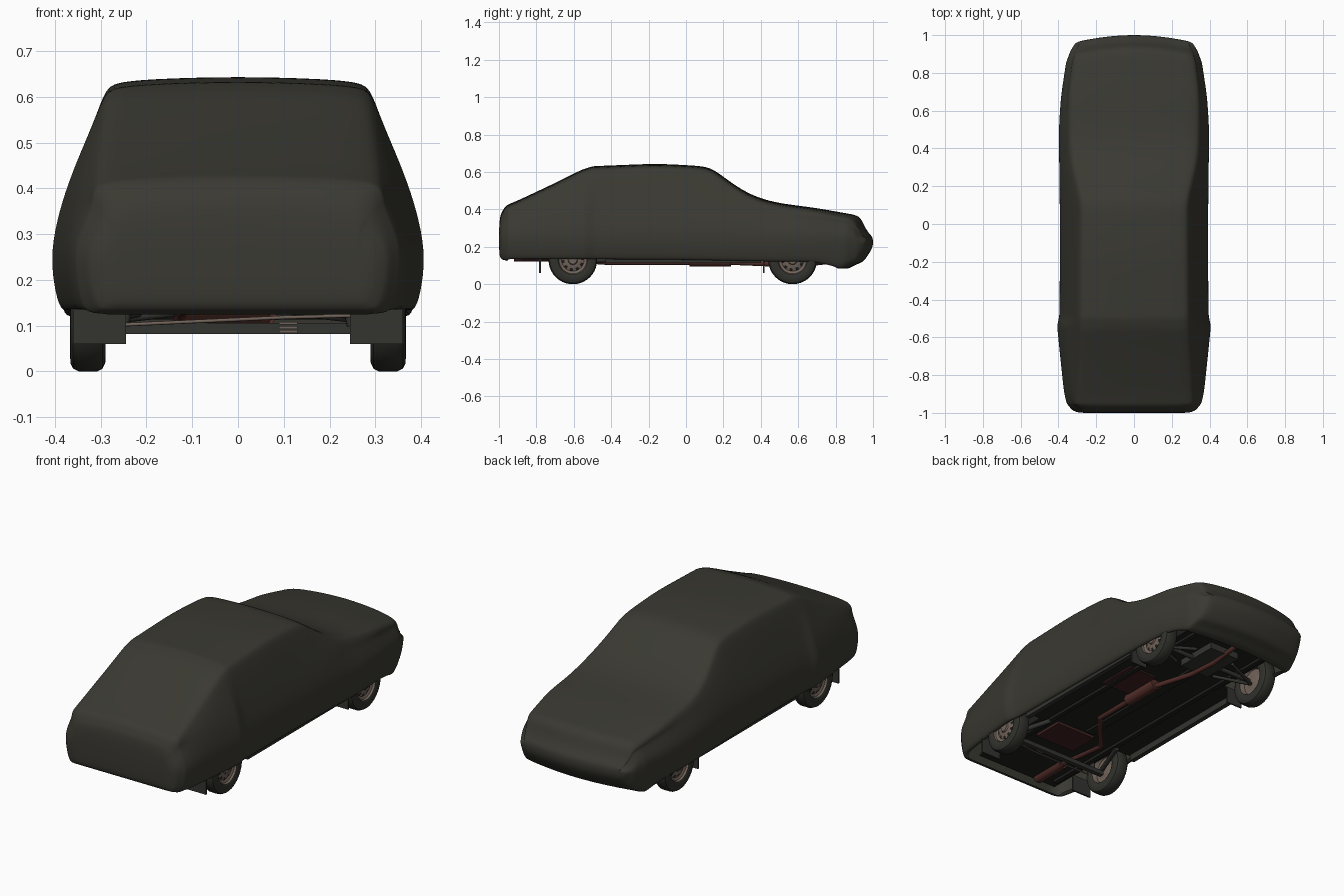
import bpy, bmesh, math
from mathutils import Vector

if "Cube" in bpy.data.objects:
    bpy.data.objects.remove(bpy.data.objects["Cube"])


def material(name, rgb):
    m = bpy.data.materials.new(name)
    m.diffuse_color = (*rgb, 1)
    m.use_nodes = True
    m.node_tree.nodes["Principled BSDF"].inputs["Base Color"].default_value = m.diffuse_color
    return m


OLIVE = material("cover olive", (0.042, 0.041, 0.032))
RUBBER = material("tyre rubber", (0.030, 0.030, 0.025))
FLOOR = material("underbody black", (0.014, 0.015, 0.013))
METAL = material("dark metal", (0.034, 0.036, 0.030))
RUST = material("primer red", (0.085, 0.027, 0.022))
OXIDE = material("dark oxide red", (0.050, 0.017, 0.015))
RIM = material("rim tan", (0.165, 0.125, 0.10))


def finish(name, bm, mats, angle=35):
    bmesh.ops.recalc_face_normals(bm, faces=bm.faces)
    me = bpy.data.meshes.new(name)
    bm.to_mesh(me)
    bm.free()
    ob = bpy.data.objects.new(name, me)
    bpy.context.collection.objects.link(ob)
    for m in mats:
        me.materials.append(m)
    bpy.ops.object.select_all(action='DESELECT')
    ob.select_set(True)
    bpy.context.view_layer.objects.active = ob
    bpy.ops.object.shade_smooth_by_angle(angle=math.radians(angle))
    return ob


def box(name, lo, hi, mat):
    bm = bmesh.new()
    bmesh.ops.create_cube(bm, size=1)
    for v in bm.verts:
        v.co = [l + (c + 0.5) * (h - l) for c, l, h in zip(v.co, lo, hi)]
    return finish(name, bm, [mat])


def pipe(name, pts, r, mat):
    cu = bpy.data.curves.new(name, 'CURVE')
    cu.dimensions = '3D'
    cu.bevel_depth = r
    cu.bevel_resolution = 2
    cu.use_fill_caps = True
    sp = cu.splines.new('POLY')
    sp.points.add(len(pts) - 1)
    for p, co in zip(sp.points, pts):
        p.co = (*co, 1)
    cu.materials.append(mat)
    ob = bpy.data.objects.new(name, cu)
    bpy.context.collection.objects.link(ob)
    return ob


def lerp(keys, y):
    for (a, p), (b, q) in zip(keys, keys[1:]):
        if y <= b:
            return p + (q - p) * max(0, (y - a) / (b - a))
    return keys[-1][1]


# --- fabric cover: lengthwise curves for top, hem, width and roof corner
TOP = [(-1, .33), (-.99, .375), (-.97, .413), (-.95, .428), (-.9, .448), (-.7, .542),
       (-.56, .612), (-.5, .632), (-.15, .646), (.08, .633), (.14, .62), (.2, .575),
       (.3, .503), (.4, .458), (.5, .434), (.7, .408), (.9, .373), (.925, .364),
       (.945, .342), (.962, .3), (.985, .268), (1.003, .25)]
HEM = [(-1, .155), (-.985, .133), (-.955, .124), (-.7, .125), (0, .12), (.5, .11), (.74, .108),
       (.82, .085), (.87, .082), (.9, .1), (.945, .118), (.962, .135), (.985, .17), (1.003, .205)]
WIDTH = [(-1, .297), (-.985, .332), (-.95, .36), (-.9, .374), (-.7, .395), (-.54, .411),
         (-.48, .398), (0, .396), (.5, .402), (.7, .390), (.9, .364), (.962, .342), (1.003, .312)]
CORNER = [(-1, .262), (-.95, .315), (-.55, .295), (.1, .288), (.17, .295), (.28, .327),
          (.4, .344), (.7, .346), (.9, .325), (1.003, .29)]
STATIONS = sorted({y for y, _ in TOP} | {-.54, -.48, -.8, -.62, -.3, 0, .6, .8, .84, .87, -.985, -.955})


def closed(y):
    return y > .83 or y < -.953


def section(y):
    t, b, w, c = (lerp(k, y) for k in (TOP, HEM, WIDTH, CORNER))
    zm = min(.25, b + .6 * (t - b))
    zs = zm + min(.16, .6 * (t - zm))
    d = min(.03, .25 * (t - zm))
    half = [(w - .05, b + (0 if closed(y) else .02)), (w - .026, b + .002),
            (w - .011, b + .35 * (zm - b)), (w, zm),
            (w - .014, zm + .5 * (zs - zm)), (w - .038, zs),
            ((w - .038 + c) / 2 + .002, (zs + t - d) / 2), (c, t - d),
            (c - .02, t - .35 * d), (c * .5, t - .1 * d), (0, t)]
    ring = [(-x, z) for x, z in half] + [(x, z) for x, z in half[-2::-1]]
    under = [(k * (w - .05), b) for k in (-.85, -.45, 0, .45, .85)]
    bend = .42 * max(0, min(1, (y - .6) / .35))
    return [[Vector((x, y - bend * x * x, z)) for x, z in pts] for pts in (ring, under)]


bm = bmesh.new()
rings, unders = [], []
for y in STATIONS:
    ring, under = section(y)
    rings.append([bm.verts.new(p) for p in ring])
    unders.append([bm.verts.new(p) for p in under] if closed(y) else None)


def strip(a, b):
    for i in range(len(a) - 1):
        bm.faces.new((a[i], a[i + 1], b[i + 1], b[i]))


for k in range(len(rings) - 1):
    strip(rings[k], rings[k + 1])
    if unders[k] and unders[k + 1]:  # cloth wrapped under nose and tail
        strip(*([r[0]] + u + [r[-1]] for r, u in zip(rings[k:k + 2], unders[k:k + 2])))
for ring, u in ((rings[0], unders[0]), (rings[-1], unders[-1])):
    strip(ring[8:13], u)
    bm.faces.new(ring[:9] + [u[0]])
    bm.faces.new(ring[12:] + [u[-1]])
cover = finish("car_cover", bm, [OLIVE], 180)
sub = cover.modifiers.new("smooth cloth", 'SUBSURF')
sub.levels = sub.render_levels = 2

# --- wheels: turned tyre and rim with slots
TYRE = [(.078, .034), (.088, .039), (.112, .038), (.124, .032), (.130, .020),
        (.130, -.020), (.124, -.032), (.112, -.038), (.088, -.039), (.078, -.034)]
DISC = [(.078, .034), (.074, .024), (.060, .018), (.045, .024), (.026, .026), (.022, .034), (0, .035)]


def lathe(bm, prof, mi, n=40):
    loops = [[bm.verts.new((x, r * math.cos(2 * math.pi * i / n), r * math.sin(2 * math.pi * i / n)))
              for i in range(n)] for r, x in prof]
    for a, b in zip(loops, loops[1:]):
        for i in range(n):
            bm.faces.new((a[i], a[(i + 1) % n], b[(i + 1) % n], b[i])).material_index = mi


for end, yc in (("rear", -.605), ("front", .57)):
    for side, s in (("left", -1), ("right", 1)):
        bm = bmesh.new()
        lathe(bm, TYRE, 0)
        lathe(bm, DISC, 1)
        lathe(bm, [(.078, -.034), (.07, -.01), (.03, -.01), (0, -.02)], 1)
        bmesh.ops.remove_doubles(bm, verts=bm.verts, dist=1e-5)
        # dark slots around the rim disc
        for f in bm.faces:
            c = f.calc_center_median()
            ang = math.atan2(c.z, c.y) / (2 * math.pi) * 40 % 4
            if f.material_index == 1 and c.x > 0 and .05 < math.hypot(c.y, c.z) < .06 and ang < 2:
                f.material_index = 2
        for v in bm.verts:
            v.co = (s * (.328 + v.co.x), yc + v.co.y, .13 + v.co.z)
        finish(f"{end}_{side}_wheel", bm, [RUBBER, RIM, FLOOR])

# --- underbody: floor panels, sills, rails
box("floor_centre", (-.25, -.93, .147), (.25, .88, .157), FLOOR)
for side, s in (("left", -1), ("right", 1)):
    def sbox(name, x0, x1, y0, y1, z0, z1, mat):
        xs = sorted((s * x0, s * x1))
        box(f"{side}_{name}", (xs[0], y0, z0), (xs[1], y1, z1), mat)

    sbox("floor_side", .25, .355, -.44, .41, .147, .157, FLOOR)
    sbox("sill", .335, .36, -.43, .40, .113, .15, METAL)
    sbox("chassis_rail", .20, .225, -.88, .82, .132, .15, FLOOR)
    sbox("rear_wheel_arch", .245, .255, -.76, -.44, .15, .25, FLOOR)
    sbox("front_wheel_arch", .245, .255, .41, .73, .15, .25, FLOOR)
    sbox("rear_mudflap", .245, .36, -.785, -.775, .06, .15, METAL)
    sbox("front_mudflap", .27, .365, .412, .42, .06, .15, METAL)
    # trailing arms and front wishbones
    pipe(f"{side}_trailing_arm", [(s * .29, -.6, .12), (s * .22, -.4, .13)], .013, METAL)
    for y in (.48, .64):
        pipe(f"{side}_wishbone", [(s * .30, .57, .11), (s * .12, y, .13)], .009, METAL)
    pipe(f"{side}_damper", [(s * .25, -.62, .1), (s * .23, -.62, .2)], .012, METAL)

box("transmission_tunnel", (-.05, -.38, .135), (.0, .45, .15), FLOOR)
box("rear_axle_beam", (-.29, -.615, .082), (.29, -.59, .106), METAL)
pipe("front_axle", [(-.29, .57, .125), (.29, .57, .125)], .012, METAL)
box("engine_sump", (-.09, .48, .112), (.09, .72, .15), METAL)
box("fuel_tank", (-.07, -.57, .132), (.17, -.4, .15), OXIDE)
box("floor_plate_patch", (.08, .05, .139), (.25, .27, .148), OXIDE)
for i in range(3):
    box(f"spring_coil_{i}", (.09, -.625, .084 + i * .009), (.13, -.612, .09 + i * .009), RIM)
pipe("brake_line", [(-.25, -.66, .102), (.1, -.68, .118), (.26, -.66, .122)], .004, RIM)

# --- exhaust system
pipe("exhaust_pipe", [(-.13, -.8, .145), (-.12, -.68, .135), (-.13, -.42, .116), (.06, -.2, .116),
                      (.06, .2, .118), (.0, .45, .108), (-.01, .62, .105), (-.01, .8, .125)], .013, RUST)
pipe("rear_muffler", [(-.13, -.92, .152), (-.13, -.72, .152)], .03, RUST)
pipe("middle_muffler", [(.055, .02, .125), (.055, .24, .125)], .03, RUST)
